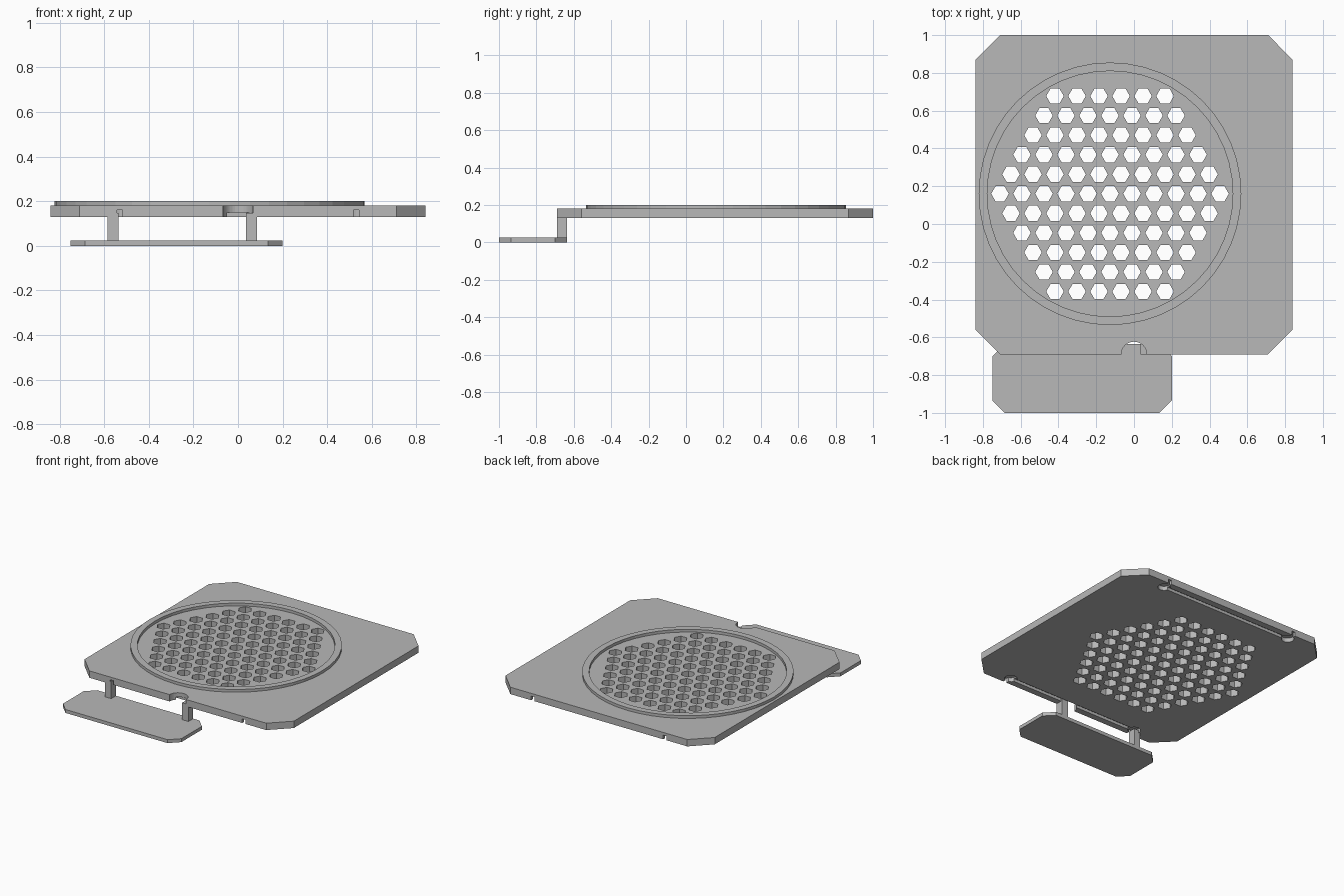
import bpy, bmesh
from math import cos, sin, pi, sqrt

if "Cube" in bpy.data.objects:
    bpy.data.objects.remove(bpy.data.objects["Cube"], do_unlink=True)

grey = bpy.data.materials.new("light_grey")
grey.use_nodes = True
grey.diffuse_color = (0.48, 0.48, 0.48, 1)
grey.node_tree.nodes["Principled BSDF"].inputs["Base Color"].default_value = (0.48, 0.48, 0.48, 1)


def circle(cx, cy, r, n):
    return [(cx + r * cos(2 * pi * i / n), cy + r * sin(2 * pi * i / n)) for i in range(n)]


def rect(x0, x1, y0, y1):
    return [(x0, y0), (x1, y0), (x1, y1), (x0, y1)]


def chamfered(x0, x1, y0, y1, c):
    return [(x0 + c, y0), (x1 - c, y0), (x1, y0 + c), (x1, y1 - c),
            (x1 - c, y1), (x0 + c, y1), (x0, y1 - c), (x0, y0 + c)]


def prisms(name, outlines, z0, z1):
    """One object made of straight prisms over the given outlines."""
    bm = bmesh.new()
    for pts in outlines:
        low = [bm.verts.new((x, y, z0)) for x, y in pts]
        high = [bm.verts.new((x, y, z1)) for x, y in pts]
        n = len(pts)
        bm.faces.new(low[::-1])
        bm.faces.new(high)
        for i in range(n):
            j = (i + 1) % n
            bm.faces.new((low[i], low[j], high[j], high[i]))
    return finish(name, bm)


def finish(name, bm):
    me = bpy.data.meshes.new(name)
    bm.to_mesh(me)
    bm.free()
    me.materials.append(grey)
    ob = bpy.data.objects.new(name, me)
    bpy.context.collection.objects.link(ob)
    return ob


def cut(target, cutter):
    mod = target.modifiers.new("cut", 'BOOLEAN')
    mod.operation = 'DIFFERENCE'
    mod.solver = 'EXACT'
    mod.object = cutter
    bpy.context.view_layer.objects.active = target
    bpy.ops.object.modifier_apply(modifier=mod.name)
    bpy.data.objects.remove(cutter, do_unlink=True)


# Main plate with chamfered corners
BOTTOM, TOP = 0.13, 0.18
CX, CY = -0.127, 0.16
plate = prisms("plate", [chamfered(-0.84, 0.84, -0.69, 1.0, 0.13)], BOTTOM, TOP)

# Hexagonal field of holes, plus the round notch in the front edge
pitch, row_step = 0.1165, 0.1035
holes = [circle(0, -0.69, 0.067, 32)]
for row in range(-5, 6):
    count = 11 - abs(row)
    for k in range(count):
        x = CX + (k - (count - 1) / 2) * pitch
        holes.append(circle(x, CY + row * row_step, 0.0465, 6))
cut(plate, prisms("hole_cutter", holes, 0, 0.3))

# Underside channels, end pockets and slits open to the front and back edges
channels, pockets, slits = [], [], []
for y, out in ((-0.63, -0.75), (0.94, 1.06)):
    channels.append(rect(-0.53, 0.53, y - 0.014, y + 0.014))
    for x in (-0.53, 0.53):
        pockets.append(circle(x, y, 0.042, 24))
        slits.append(rect(x - 0.013, x + 0.013, min(y, out), max(y, out)))
cut(plate, prisms("channel_cutter", channels, 0.1, 0.15))
cut(plate, prisms("pocket_cutter", pockets, 0.1, 0.16))
cut(plate, prisms("slit_cutter", slits, 0.1, 0.16))

# Raised rim around the holes
bm = bmesh.new()
N = 48
loops = [[bm.verts.new((x, y, z)) for x, y in circle(CX, CY, r, N)]
         for r, z in ((0.695, 0.175), (0.695, 0.2), (0.65, 0.2), (0.65, 0.175))]
for a in range(4):
    p, q = loops[a], loops[(a + 1) % 4]
    for i in range(N):
        j = (i + 1) % N
        bm.faces.new((p[i], p[j], q[j], q[i]))
finish("rim", bm)

# Lower tab and the two posts that hold it
prisms("lower_tab", [chamfered(-0.75, 0.2, -1.0, -0.635, 0.065)], 0, 0.025)
for name, x in (("right_post", -0.56), ("left_post", 0.06)):
    prisms(name, [rect(x - 0.025, x + 0.025, -0.69, -0.635)], 0.02, 0.148)
